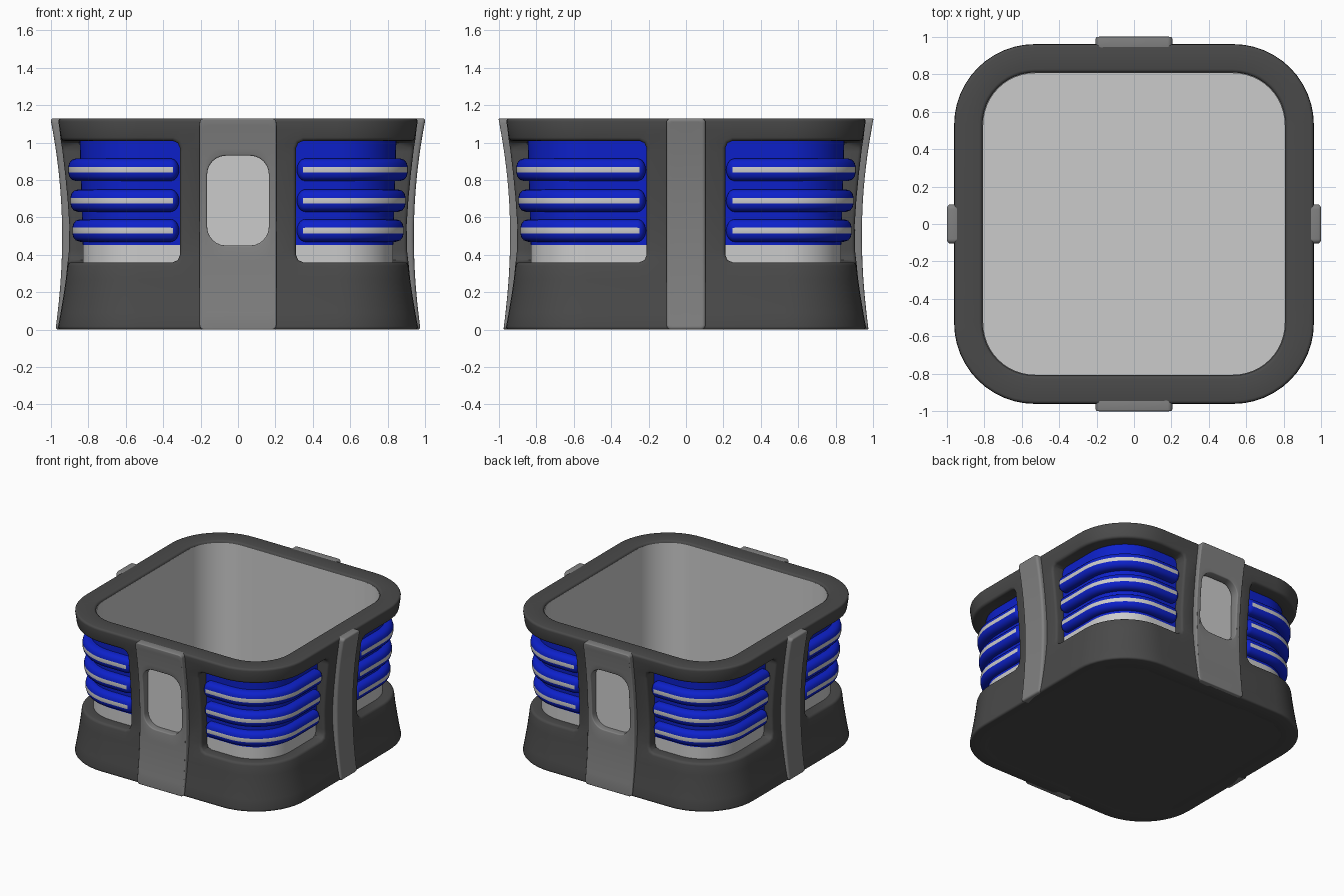
import bpy, bmesh, math
from mathutils import Vector

if "Cube" in bpy.data.objects:
    bpy.data.objects.remove(bpy.data.objects["Cube"])

C = 0.53  # corner centre shared by every outline


def material(name, r, g, b):
    m = bpy.data.materials.new(name)
    m.diffuse_color = (r, g, b, 1)
    m.use_nodes = True
    m.node_tree.nodes["Principled BSDF"].inputs["Base Color"].default_value = m.diffuse_color
    return m


DARK = material("dark grey", 0.068, 0.068, 0.068)
MID = material("mid grey", 0.22, 0.22, 0.22)
LIGHT = material("light grey", 0.6, 0.6, 0.6)
BLUE = material("blue", 0.004, 0.015, 0.6)


def finish(bm, name, mats, bevel=0):
    bmesh.ops.remove_doubles(bm, verts=bm.verts, dist=1e-5)
    bmesh.ops.recalc_face_normals(bm, faces=bm.faces)
    if bevel:
        sharp = [e for e in bm.edges if len(e.link_faces) == 2
                 and e.calc_face_angle(0) > math.radians(50)]
        bmesh.ops.bevel(bm, geom=sharp, offset=bevel, segments=3, profile=0.5,
                        affect='EDGES', clamp_overlap=True)
        bmesh.ops.recalc_face_normals(bm, faces=bm.faces)
    me = bpy.data.meshes.new(name)
    bm.to_mesh(me)
    bm.free()
    ob = bpy.data.objects.new(name, me)
    bpy.context.collection.objects.link(ob)
    for m in mats:
        me.materials.append(m)
    bpy.ops.object.select_all(action='DESELECT')
    ob.select_set(True)
    bpy.context.view_layer.objects.active = ob
    bpy.ops.object.shade_smooth_by_angle(angle=math.radians(42))
    return ob


def quadrant(xs, ys, n=12):
    """Core points and outward normals from the front face round to the right."""
    q = [(x, -C, 0, -1) for x in xs]
    for i in range(n + 1):
        t = math.pi / 2 * i / n
        q.append((C, -C, math.sin(t), -math.cos(t)))
    return q + [(C, -y, 1, 0) for y in ys]


def flip(q, sx, sy):
    return [(x * sx, y * sy, nx * sx, ny * sy) for x, y, nx, ny in q]


def full_ring(q):
    return (q + flip(q, 1, -1)[::-1][1:] + flip(q, -1, -1)[1:]
            + flip(q, -1, 1)[::-1][1:-1])


def place(p, a, z):
    return Vector((p[0] + p[2] * (a - C), p[1] + p[3] * (a - C), z))


RING = full_ring(quadrant([0, .1, .19, .31, .35], [.25, .21, .1, 0]))
N = len(RING)


def body_half(z):
    if z < .5:
        return .90 + .065 * ((.5 - z) / .5) ** 1.5
    return .90 + .063 * ((z - .5) / .63) ** 1.5


def plate_half(z):
    if z < .5:
        return .94 + .036 * ((.5 - z) / .5) ** 2
    return .94 + .063 * ((z - .5) / .63) ** 2


# dark body shell with four corner openings and two openings behind the panes
ROWS = [0, .09, .18, .27, .36, .40, .43, .56, .70, .83, .95, .97, 1.01, 1.07, 1.13]


def kept(i, j):
    if j < 0 or j >= len(ROWS) - 1:
        return False
    z = (ROWS[j] + ROWS[j + 1]) / 2
    m = (place(RING[i % N], .9, 0) + place(RING[(i + 1) % N], .9, 0)) / 2
    x, y = abs(m.x), abs(m.y)
    if .36 < z < 1.01 and x > .31 and y > .21:
        return False
    return not (.43 < z < .95 and x < .19 and y > .5)


def body_vert(i, j, inner):
    x, y, nx, ny = RING[i % N]
    z = ROWS[j]
    a = .81 if inner else body_half(z)
    if z in (.36, 1.01):  # ease the corners of the openings
        s = .012
        if abs(x) == .31 and nx == 0:
            x += math.copysign(s, x)
            z += s if z == .36 else -s
        elif abs(y) == .21 and ny == 0:
            y += math.copysign(s, y)
            z += s if z == .36 else -s
    return place((x, y, nx, ny), a, z)


bm = bmesh.new()
grid = {(i, j, k): bm.verts.new(body_vert(i, j, k))
        for i in range(N) for j in range(len(ROWS)) for k in (0, 1)}
for i in range(N):
    n = (i + 1) % N
    for j in range(len(ROWS) - 1):
        if not kept(i, j):
            continue
        for k in (0, 1):
            bm.faces.new([grid[i, j, k], grid[n, j, k], grid[n, j + 1, k], grid[i, j + 1, k]])
        for di, dj, a, b in ((-1, 0, (i, j), (i, j + 1)), (1, 0, (n, j), (n, j + 1)),
                             (0, -1, (i, j), (n, j)), (0, 1, (i, j + 1), (n, j + 1))):
            if not kept(i + di, j + dj):
                bm.faces.new([grid[(*a, 0)], grid[(*b, 0)], grid[(*b, 1)], grid[(*a, 1)]])
bmesh.ops.delete(bm, geom=[v for v in bm.verts if not v.link_faces], context='VERTS')
finish(bm, "body_shell", [DARK], .018)


def loft(rings, closed=False):
    bm = bmesh.new()
    vs = [[bm.verts.new(p) for p in r] for r in rings]
    n = len(vs[0])
    for k in range(len(vs) if closed else len(vs) - 1):
        a, b = vs[k], vs[(k + 1) % len(vs)]
        for i in range(n):
            bm.faces.new([a[i], a[(i + 1) % n], b[(i + 1) % n], b[i]])
    return bm, vs


# underside, blue core behind the corner openings, light inner tub
bm, vs = loft([[place(p, .84, z) for p in RING] for z in (0, .05)])
bm.faces.new(vs[0])
bm.faces.new(vs[1])
finish(bm, "underside", [DARK])

bm, vs = loft([[place(p, a, z) for p in RING] for a, z in ((.826, .32), (.848, 1.05))])
finish(bm, "blue_core", [BLUE])

bm, vs = loft([[place(p, a, z) for p in RING] for a, z in
               ((.83, .052), (.83, 1.10), (.806, 1.115), (.806, .06))])
bm.faces.new(vs[0])
bm.faces.new(vs[3])
finish(bm, "inner_tub", [LIGHT])

# blue ribs with a light stripe, three on each corner
SECTION = [(-.02, -.06), (.012, -.06), (.034, -.053), (.047, -.037), (.053, -.015),
           (.053, .015), (.047, .037), (.034, .053), (.012, .06), (-.02, .06)]
R = .045
STEPS = [(R * (1 - math.cos(t)), max(.05, math.sin(t)))
         for t in [math.pi / 2 * i / 6 for i in range(7)]]
ends_x = [.315 + d for d, s in STEPS]
ends_y = [.215 + d for d, s in STEPS]
PATH = quadrant(ends_x, ends_y[::-1], 14)
SCALE = [1] * len(PATH)
for i, (d, s) in enumerate(STEPS):
    SCALE[i] = SCALE[-1 - i] = s
for sx, sy, corner in ((1, 1, "front_right"), (-1, 1, "front_left"),
                       (1, -1, "back_right"), (-1, -1, "back_left")):
    path = flip(PATH, sx, sy)
    for num, z in enumerate((.53, .69, .855)):
        half = .833 + .022 * (z - .53) / .325
        bm = bmesh.new()
        rows = [[bm.verts.new(place(p, half + (d * s if d > 0 else d), z + h * s))
                 for d, h in SECTION] for p, s in zip(path, SCALE)]
        for k in range(len(rows) - 1):
            for m in range(len(SECTION) - 1):
                f = bm.faces.new([rows[k][m], rows[k + 1][m], rows[k + 1][m + 1], rows[k][m + 1]])
                if m == 4 and 5 <= k < len(rows) - 6:
                    f.material_index = 1
            bm.faces.new([rows[k][0], rows[k][-1], rows[k + 1][-1], rows[k + 1][0]])
        bm.faces.new(rows[0])
        bm.faces.new(rows[-1])
        finish(bm, f"rib_{corner}_{num + 1}", [BLUE, LIGHT])


# curved upright plates on the four sides
def rounded(hw, z0, z1, r, k=6, m=12):
    pts = []
    for cx, cz, start in ((hw - r, z1 - r, 0), (r - hw, z1 - r, 90),
                          (r - hw, z0 + r, 180), (hw - r, z0 + r, 270)):
        for i in range(k + 1):
            t = math.radians(start + 90 * i / k)
            pts.append((cx + r * math.cos(t), cz + r * math.sin(t)))
        if start in (90, 270):
            a, b = (z1 - r, z0 + r) if start == 90 else (z0 + r, z1 - r)
            side = -hw if start == 90 else hw
            pts += [(side, a + (b - a) * i / m) for i in range(1, m)]
    return pts


def plate(name, hw, hole, to_world):
    outer = rounded(hw, 0, 1.13, .025)
    inner = rounded(.165, .45, .93, .10) if hole else rounded(0, .1, 1.03, 0)
    levels = [[(a[0] + (b[0] - a[0]) * t, a[1] + (b[1] - a[1]) * t)
               for a, b in zip(inner, outer)] for t in (0, .2, .4, .6, .8, 1)]
    front = [[to_world(u, plate_half(z), z) for u, z in l] for l in levels]
    back = [[to_world(u, plate_half(z) - .07, z) for u, z in l] for l in levels[::-1]]
    bm, vs = loft(front + back, closed=hole)
    bmesh.ops.remove_doubles(bm, verts=bm.verts, dist=1e-4)
    finish(bm, name, [MID], .016)


for s, word in ((-1, "front"), (1, "back")):
    plate(word + "_plate", .205, True, lambda u, d, z: Vector((u, s * d, z)))
    bm = bmesh.new()
    bm.faces.new([bm.verts.new((x, s * .888, z)) for x, z in
                  ((-.18, .435), (.18, .435), (.18, .945), (-.18, .945))])
    if bm.faces[:][0].normal.y * s < 0:
        bmesh.ops.reverse_faces(bm, faces=bm.faces)
    finish(bm, word + "_window_pane", [LIGHT])
for s, word in ((-1, "left"), (1, "right")):
    plate(word + "_plate", .105, False, lambda u, d, z: Vector((s * d, u, z)))
